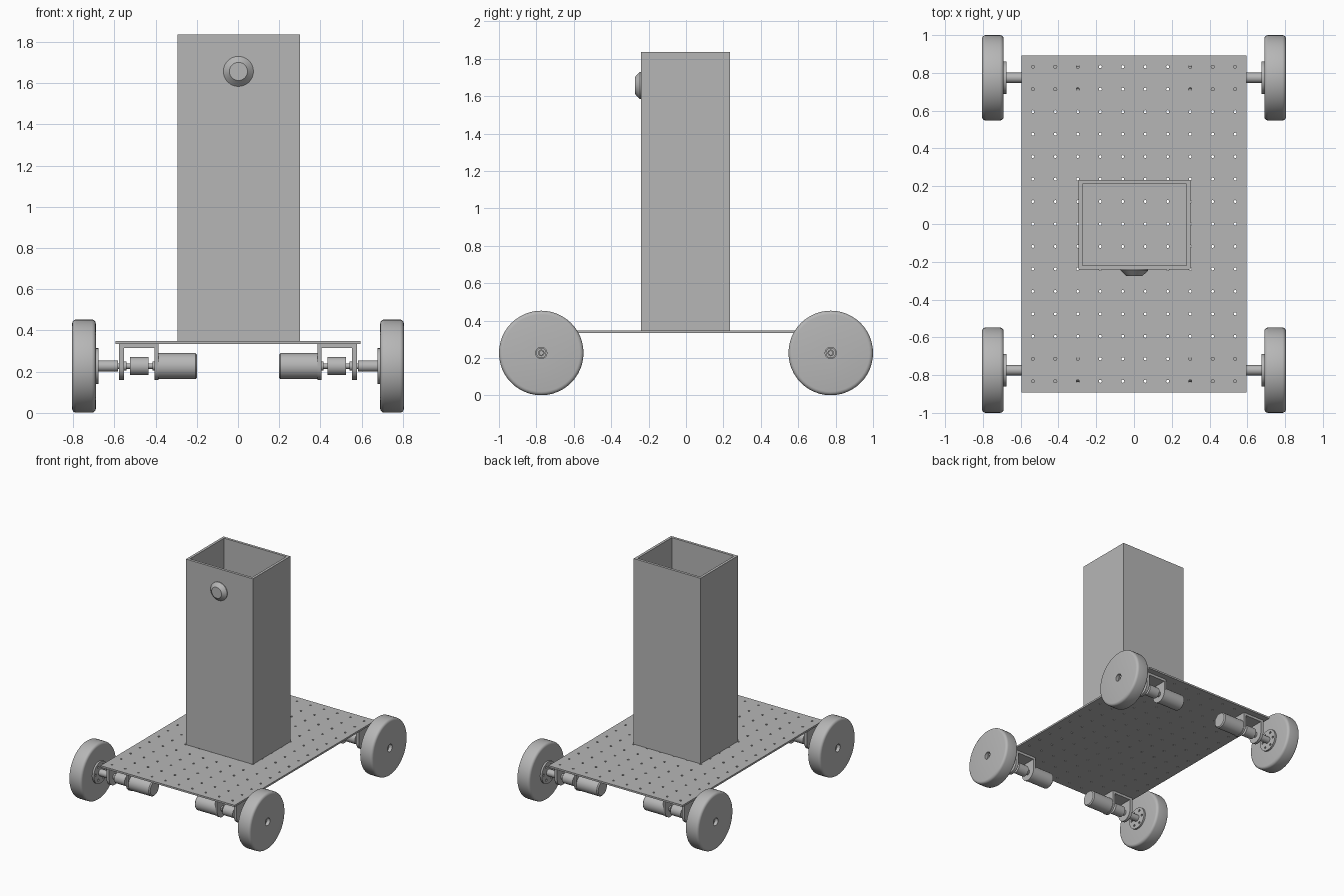
import bpy, bmesh
from math import sin, cos, pi, tau, radians
from mathutils import Matrix

cube = bpy.data.objects.get("Cube")
if cube:
    bpy.data.objects.remove(cube, do_unlink=True)

GREY = (0.47, 0.47, 0.47, 1)
mat = bpy.data.materials.new("plain grey")
mat.use_nodes = True
mat.diffuse_color = GREY
mat.node_tree.nodes["Principled BSDF"].inputs["Base Color"].default_value = GREY


def make(name, bm):
    bmesh.ops.recalc_face_normals(bm, faces=bm.faces)
    me = bpy.data.meshes.new(name)
    bm.to_mesh(me)
    bm.free()
    me.materials.append(mat)
    ob = bpy.data.objects.new(name, me)
    bpy.context.collection.objects.link(ob)
    return ob


def lathe(name, profile, seg=32, closed=False):
    """Revolve (x, radius) points round the x axis, capped unless closed."""
    bm = bmesh.new()
    rings = [[bm.verts.new((x, r * cos(tau * i / seg), r * sin(tau * i / seg)))
              for i in range(seg)] for x, r in profile]
    pairs = list(zip(rings, rings[1:]))
    if closed:
        pairs.append((rings[-1], rings[0]))
    else:
        bm.faces.new(rings[0])
        bm.faces.new(rings[-1])
    for a, b in pairs:
        for i in range(seg):
            j = (i + 1) % seg
            bm.faces.new((a[i], a[j], b[j], b[i]))
    return make(name, bm)


def smooth(ob):
    bpy.ops.object.select_all(action='DESELECT')
    ob.select_set(True)
    bpy.context.view_layer.objects.active = ob
    bpy.ops.object.shade_smooth_by_angle(angle=radians(35))


def prism(bm, outline, x0, x1):
    """Extrude a (y, z) outline along x."""
    face = bm.faces.new([bm.verts.new((x0, y, z)) for y, z in outline])
    out = bmesh.ops.extrude_face_region(bm, geom=[face])["geom"]
    bmesh.ops.translate(bm, vec=(x1 - x0, 0, 0),
                        verts=[v for v in out if isinstance(v, bmesh.types.BMVert)])


# Perforated deck: one square cell with a round hole, repeated
W, L, TOP, THICK, COLS, ROWS = 1.19, 1.784, 0.348, 0.014, 10, 15
cw, cl = W / COLS, L / ROWS
bm = bmesh.new()
for c in range(COLS):
    for r in range(ROWS):
        cx, cy = (c + 0.5) * cw - W / 2, (r + 0.5) * cl - L / 2
        inner, outer = [], []
        for k in range(8):
            a = tau * k / 8
            inner.append(bm.verts.new((cx + 0.008 * cos(a), cy + 0.008 * sin(a), TOP)))
            outer.append(bm.verts.new((cx + round(cos(a)) * cw / 2,
                                       cy + round(sin(a)) * cl / 2, TOP)))
        for k in range(8):
            n = (k + 1) % 8
            bm.faces.new((inner[k], outer[k], outer[n], inner[n]))
bmesh.ops.remove_doubles(bm, verts=bm.verts, dist=0.0005)
deck = make("deck", bm)
if deck.data.polygons[0].normal.z < 0:
    deck.data.flip_normals()
solid = deck.modifiers.new("thickness", 'SOLIDIFY')
solid.thickness = THICK
solid.offset = -1

# Open square tower
X0, X1, Y0, Y1, Z0, Z1, WALL = -0.293, 0.3, -0.24, 0.234, TOP, 1.835, 0.021
bm = bmesh.new()
loops = []
for inset, z in ((0, Z0), (0, Z1), (WALL, Z1), (WALL, Z0)):
    loops.append([bm.verts.new((x, y, z)) for x, y in (
        (X0 + inset, Y0 + inset), (X1 - inset, Y0 + inset),
        (X1 - inset, Y1 - inset), (X0 + inset, Y1 - inset))])
for n in range(4):
    a, b = loops[n], loops[(n + 1) % 4]
    for i in range(4):
        j = (i + 1) % 4
        bm.faces.new((a[i], a[j], b[j], b[i]))
make("tower", bm)

# Tapered lens on the tower front
lens = lathe("front_lens", [(0, 0.073), (0.006, 0.073), (0.034, 0.044)])
lens.matrix_world = Matrix.Translation((0.002, Y0, 1.657)) @ Matrix.Rotation(-pi / 2, 4, 'Z')
smooth(lens)

# Wheel set, built along x with the axle as its centre line
R = 0.226
arc = [(pi / 2 * i / 4) for i in range(5)]
rim = [(0.71 - 0.02 * cos(a), R - 0.02 + 0.02 * sin(a)) for a in arc]
rim += [(0.785 + 0.02 * sin(a), R - 0.02 + 0.02 * cos(a)) for a in arc]
parts = [
    lathe("wheel", [(0.69, 0.03)] + rim + [(0.805, 0.03)], 48, True),
    lathe("hub_sleeve", [(0.583, 0.015), (0.583, 0.027), (0.78, 0.027), (0.78, 0.015)],
          24, True),
    lathe("drive_shaft", [(0.38, 0.013), (0.77, 0.013)], 16),
    lathe("shaft_coupler", [(0.434, 0.044), (0.525, 0.044)]),
    lathe("motor", [(0.198, 0.055), (0.206, 0.063), (0.386, 0.063)]),
    lathe("motor_boss", [(0.4, 0.022), (0.415, 0.022)], 20),
    lathe("bearing_boss", [(0.54, 0.022), (0.555, 0.022)], 20),
]

# Hub flange with a ring of bolt holes
flange = lathe("hub_flange", [(0.676, 0.087), (0.692, 0.087)])
bm = bmesh.new()
for i in range(6):
    a = tau * i / 6
    place = Matrix.Translation((0.68, 0.06 * cos(a), 0.06 * sin(a))) @ Matrix.Rotation(pi / 2, 4, 'Y')
    bmesh.ops.create_cone(bm, cap_ends=True, segments=10, radius1=0.009,
                          radius2=0.009, depth=0.1, matrix=place)
cutter = make("bolt_cutter", bm)
cutter.hide_render = True
cut = flange.modifiers.new("bolt holes", 'BOOLEAN')
cut.operation = 'DIFFERENCE'
cut.object = cutter
bpy.context.view_layer.update()
flange.data = bpy.data.meshes.new_from_object(
    flange.evaluated_get(bpy.context.evaluated_depsgraph_get()))
flange.modifiers.clear()
bpy.data.objects.remove(cutter, do_unlink=True)
parts.append(flange)

# U bracket with two round-ended legs
AXLE_Z = 0.227
top = TOP - THICK - AXLE_Z
half = 0.067
leg = [(half, top)] + [(half * cos(pi * i / 16), -half * sin(pi * i / 16))
                       for i in range(17)] + [(-half, top)]
bridge = [(-half, top), (half, top), (half, top - 0.02), (-half, top - 0.02)]
bm = bmesh.new()
prism(bm, leg, 0.386, 0.404)
prism(bm, leg, 0.553, 0.577)
prism(bm, bridge, 0.404, 0.553)
parts.append(make("motor_bracket", bm))

# Place the set at all four corners
corners = [("front_left", 0, -1), ("front_right", pi, -1),
           ("back_left", 0, 1), ("back_right", pi, 1)]
for part in parts:
    smooth(part)
    base = part.name
    for n, (corner, turn, side) in enumerate(corners):
        ob = part if n == 0 else part.copy()
        if n:
            bpy.context.collection.objects.link(ob)
        ob.name = corner + "_" + base
        ob.location = (0, side * 0.774, AXLE_Z)
        ob.rotation_euler = (0, 0, turn)
